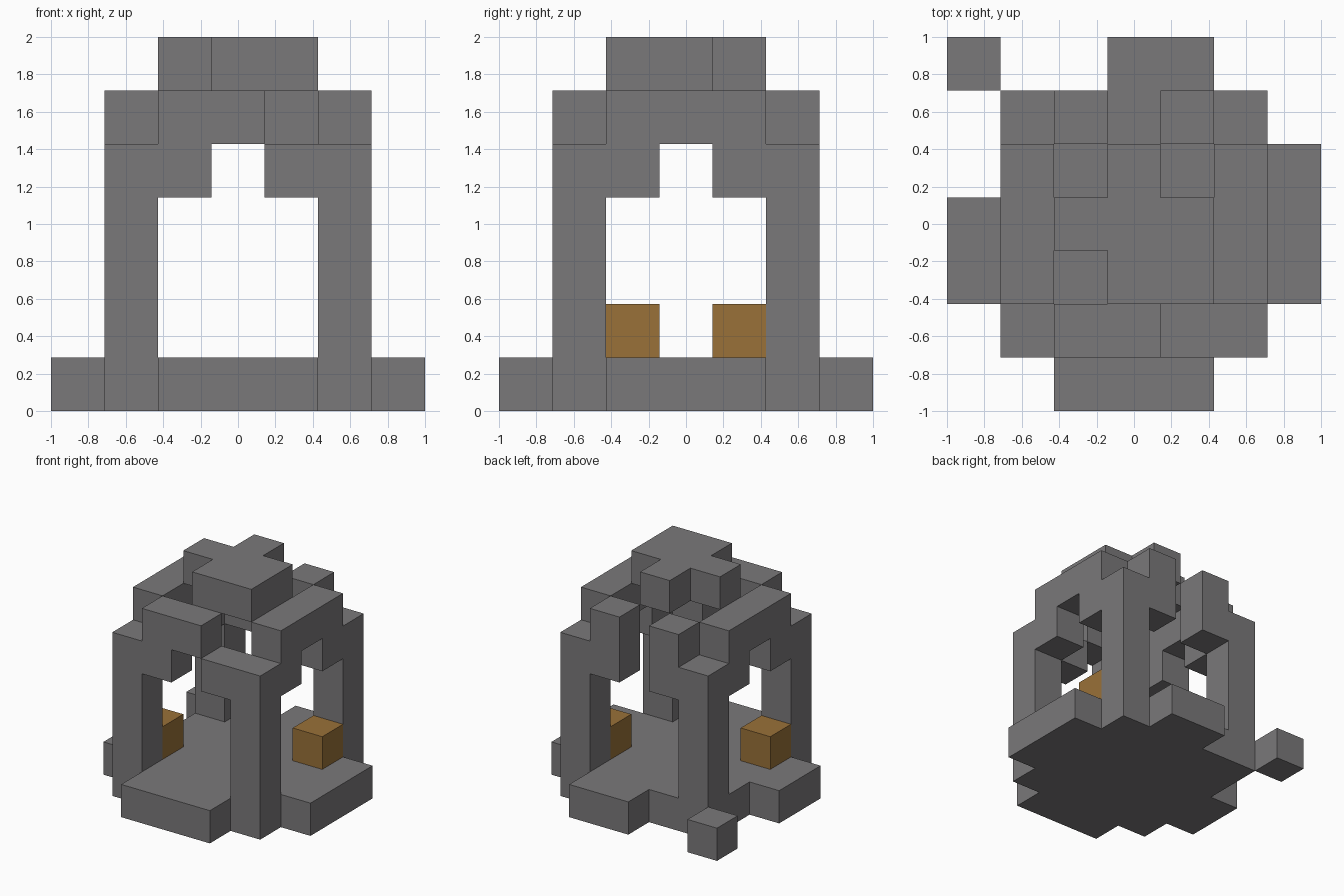
import bpy
import bmesh
from mathutils import Vector

U = 2 / 7  # one block of the seven-block grid

if "Cube" in bpy.data.objects:
    bpy.data.objects.remove(bpy.data.objects["Cube"], do_unlink=True)


def make_material(name, color):
    mat = bpy.data.materials.new(name)
    mat.use_nodes = True
    mat.diffuse_color = color
    mat.node_tree.nodes["Principled BSDF"].inputs["Base Color"].default_value = color
    return mat


stone = make_material("grey stone", (0.195, 0.19, 0.195, 1))
gold = make_material("dark gold", (0.32, 0.165, 0.04, 1))


def cells(xs, ys, zs):
    """All grid cells in the given ranges."""
    return {(x, y, z) for x in xs for y in ys for z in zs}


def span(a, b):
    return range(a, b + 1)


def build(name, filled, mat):
    """Make one closed shell around a set of grid cells."""
    bm = bmesh.new()
    for cell in filled:
        centre = Vector(cell) + Vector((0, 0, 0.5))
        for axis in range(3):
            for sign in (-1, 1):
                near = list(cell)
                near[axis] += sign
                if tuple(near) in filled:
                    continue
                n, a = Vector(), Vector()
                n[axis] = sign
                a[(axis + 1) % 3] = 1
                b = n.cross(a)
                corners = (-a - b, a - b, a + b, b - a)
                bm.faces.new([bm.verts.new((centre + (n + c) / 2) * U) for c in corners])
    bmesh.ops.remove_doubles(bm, verts=bm.verts, dist=0.001)
    bmesh.ops.recalc_face_normals(bm, faces=bm.faces)
    bmesh.ops.dissolve_limit(bm, angle_limit=0.01, verts=bm.verts, edges=bm.edges)
    mesh = bpy.data.meshes.new(name)
    bm.to_mesh(mesh)
    bm.free()
    mesh.materials.append(mat)
    obj = bpy.data.objects.new(name, mesh)
    bpy.context.collection.objects.link(obj)


# Floor with an uneven step on each side
floor = cells(span(-2, 2), span(-2, 2), [0])
floor |= cells(span(-1, 1), [-3], [0])   # front step
floor |= cells([0, 1], [3], [0])         # broken back step
floor |= cells([3], span(-1, 1), [0])    # left step
floor |= cells([-3], [-1, 0], [0])       # broken right step
build("floor", floor, stone)
build("fallen_block", {(-3, 3, 0)}, stone)

# Corner pillars and the side arches between them
for side, x in (("left", 2), ("right", -2)):
    for end, y in (("front", -2), ("back", 2)):
        build(f"{end}_{side}_pillar", cells([x], [y], span(1, 4)), stone)
    arch = cells([x], span(-1, 1), [5]) | cells([x], [-1, 1], [4])
    build(f"{side}_arch", arch, stone)

# Broken front arch
build("front_arch", cells([-1, 0], [-2], [5]) | {(-1, -2, 4)}, stone)
build("front_left_bracket", {(1, -2, 4)}, stone)

# Back arch with its keystone missing
for side, x in (("left", 1), ("right", -1)):
    build(f"back_{side}_bracket", cells([x], [2], [4, 5]), stone)

# Roof cap with three corners broken off
roof = cells(span(-1, 1), span(-1, 1), [6])
roof -= {(-1, -1, 6), (-1, 1, 6), (1, 1, 6)}
build("roof_cap", roof, stone)

# Gold blocks beside opposite pillars
build("left_gold_block", {(2, 1, 1)}, gold)
build("right_gold_block", {(-2, -1, 1)}, gold)
